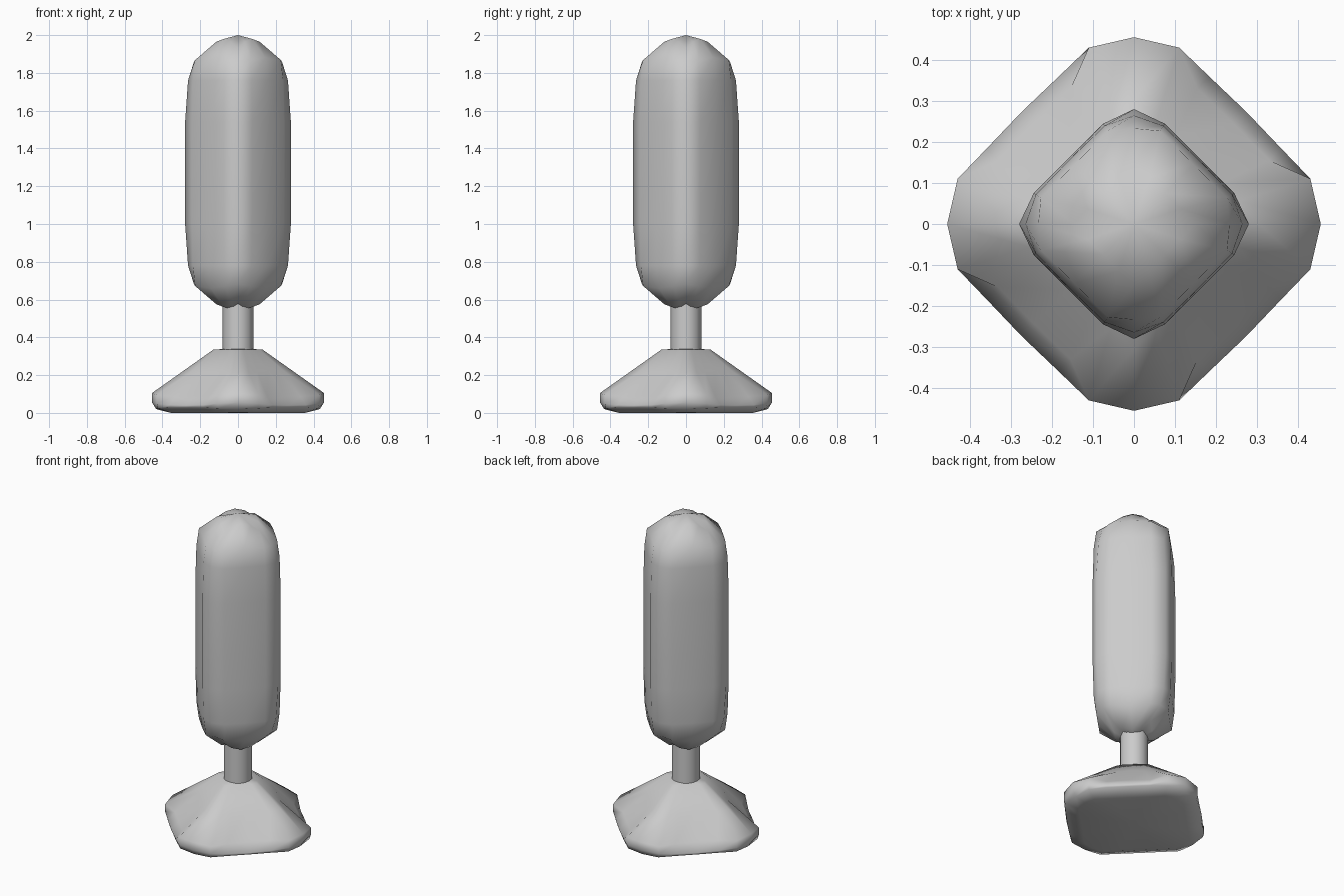
import bpy, bmesh, math

if "Cube" in bpy.data.objects:
    bpy.data.objects.remove(bpy.data.objects["Cube"])

R = math.sqrt(0.5)


def full_ring(octant):
    """Mirror (u, v, z) points of one octant into a closed square-like ring, turned 45 degrees."""
    quarter = octant + [(v, u, z) for u, v, z in octant[-2:0:-1]]
    ring = []
    for q in range(4):
        for u, v, z in quarter:
            for _ in range(q):
                u, v = -v, u
            ring.append(((u - v) * R, (u + v) * R, z))
    return ring


def loft(name, z_low, octants, z_high):
    """Bridge rings from bottom to top and close both ends with a fan."""
    bm = bmesh.new()
    rings = [[bm.verts.new(p) for p in full_ring(o)] for o in octants]
    n = len(rings[0])
    low = bm.verts.new((0, 0, z_low))
    high = bm.verts.new((0, 0, z_high))
    for i in range(n):
        j = (i + 1) % n
        bm.faces.new((low, rings[0][j], rings[0][i]))
        bm.faces.new((high, rings[-1][i], rings[-1][j]))
        for a, b in zip(rings, rings[1:]):
            bm.faces.new((a[i], a[j], b[j], b[i]))
    bmesh.ops.recalc_face_normals(bm, faces=bm.faces)
    mesh = bpy.data.meshes.new(name)
    bm.to_mesh(mesh)
    bm.free()
    for p in mesh.polygons:
        p.use_smooth = True
    obj = bpy.data.objects.new(name, mesh)
    bpy.context.collection.objects.link(obj)
    return obj


# Base: low square pyramid with raised, clipped corners
loft("base", 0.0, [
    [(.30, 0, 0), (.30, .11, 0), (.30, .20, 0), (.26, .26, .003)],
    [(.382, 0, .028), (.381, .124, .028), (.374, .226, .024), (.306, .306, .02)],
    [(.387, 0, .04), (.384, .124, .042), (.382, .226, .05), (.322, .322, .055)],
    [(.345, 0, .09), (.343, .124, .088), (.382, .226, .095), (.322, .322, .105)],
    [(.225, 0, .222), (.223, .08, .217), (.22, .14, .213), (.215, .215, .212)],
    [(.10, 0, .335), (.10, .035, .335), (.10, .06, .335), (.092, .092, .335)],
], 0.343)

# Body: tall rounded block, same shape above and below its middle
upper = [
    [(.226, 0, .27), (.226, .12, .27), (.198, .198, .27)],
    [(.222, 0, .49), (.220, .118, .49), (.187, .187, .49)],
    [(.205, 0, .61), (.206, .115, .598), (.165, .165, .588)],
    [(.105, 0, .71), (.107, .055, .695), (.105, .105, .66)],
]
lower = [[(u, v, -z) for u, v, z in o] for o in reversed(upper)]
body = loft("body", -.73, lower + upper, .73)
body.location.z = 1.27

# Neck: short post joining base and body
bpy.ops.mesh.primitive_cylinder_add(vertices=16, radius=.081, depth=.28, location=(0, 0, .44))
bpy.context.object.name = "neck"
bpy.ops.object.shade_smooth_by_angle()
